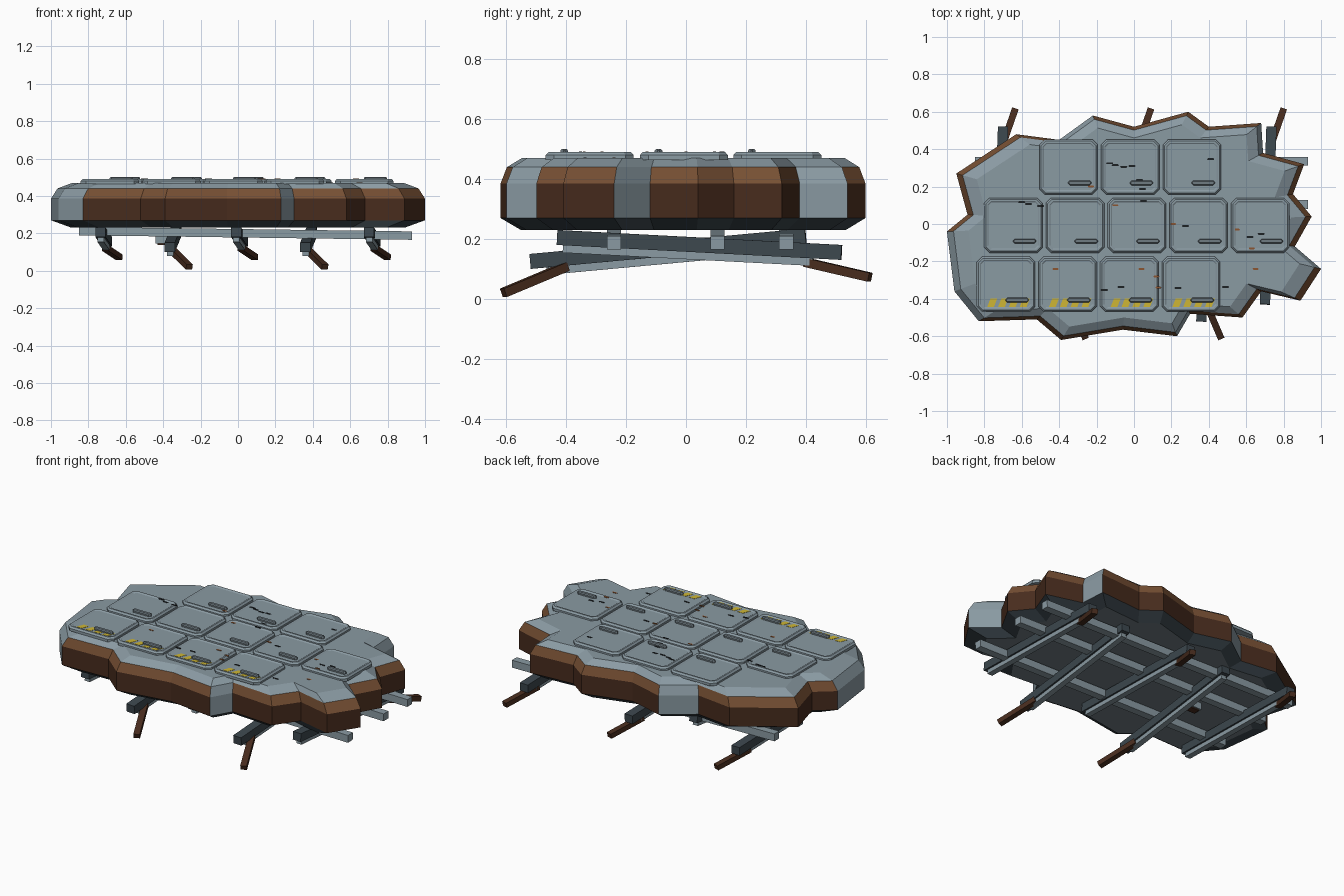
import bpy, bmesh
from mathutils import Vector

old = bpy.data.objects.get("Cube")
if old:
    bpy.data.objects.remove(old, do_unlink=True)


def material(name, rgb):
    m = bpy.data.materials.new(name)
    m.use_nodes = True
    m.diffuse_color = (*rgb, 1)
    m.node_tree.nodes["Principled BSDF"].inputs["Base Color"].default_value = (*rgb, 1)
    return m


GREY = material("grey_steel", (0.255, 0.325, 0.365))
DARK = material("dark_steel", (0.046, 0.064, 0.077))
RUST = material("rust", (0.185, 0.08, 0.034))
DEEP = material("deep_rust", (0.064, 0.025, 0.0125))
YELLOW = material("hazard_yellow", (0.62, 0.47, 0.035))
SOOT = material("soot", (0.012, 0.015, 0.017))
ORANGE = material("orange_rust", (0.26, 0.09, 0.03))
TRIM = material("shadow_steel", (0.16, 0.2, 0.225))


def loft(name, rings, mats, rule=None):
    """Skin equal-length rings and cap both ends; rule(level, segment) picks the slot."""
    bm = bmesh.new()
    loops = [[bm.verts.new(p) for p in ring] for ring in rings]
    n = len(loops[0])
    for lv in range(len(loops) - 1):
        for i in range(n):
            j = (i + 1) % n
            f = bm.faces.new((loops[lv][i], loops[lv][j], loops[lv + 1][j], loops[lv + 1][i]))
            f.material_index = rule(lv, i) if rule else 0
    bottom = bm.faces.new(loops[0])
    bm.faces.new(loops[-1])
    if rule:
        bottom.material_index = len(mats) - 1
    bmesh.ops.recalc_face_normals(bm, faces=bm.faces)
    me = bpy.data.meshes.new(name)
    bm.to_mesh(me)
    bm.free()
    for m in mats:
        me.materials.append(m)
    ob = bpy.data.objects.new(name, me)
    bpy.context.collection.objects.link(ob)
    return ob


def bar(name, a, b, w, h, mat):
    """Square bar between two points."""
    a, b = Vector(a), Vector(b)
    q = (b - a).to_track_quat('Y', 'Z')
    rings = [[p + q @ Vector((sx * w / 2, 0, sz * h / 2))
              for sx, sz in ((-1, -1), (1, -1), (1, 1), (-1, 1))] for p in (a, b)]
    return loft(name, rings, [mat])


def cut_rect(cx, cy, hx, hy, c, z):
    """Rectangle with chamfered corners."""
    pts = [(hx - c, -hy), (hx, c - hy), (hx, hy - c), (hx - c, hy),
           (c - hx, hy), (-hx, hy - c), (-hx, c - hy), (c - hx, -hy)]
    return [(cx + x, cy + y, z) for x, y in pts]


# Ragged deck slab
outline = [(-1, -.04), (-.89, .05), (-.95, .27), (-.63, .48), (-.4, .45), (-.22, .58),
           (0, .52), (.29, .6), (.4, .52), (.68, .54), (.69, .38), (.91, .32),
           (.85, .16), (.95, .04), (.86, -.12), (1, -.24), (.89, -.41), (.68, -.36),
           (.58, -.5), (.3, -.48), (.23, -.6), (-.06, -.565), (-.39, -.62),
           (-.52, -.51), (-.83, -.52), (-.96, -.36)]
bare = {4, 9, 14, 19, 24, 25}


def slab_colour(level, seg):
    if level == 0:
        return 1
    if level == 3 or seg in bare:
        return 0
    return 3 if level == 1 else 2


section = [(.89, .23), (1, .27), (1, .385), (.965, .44), (.885, .47)]
loft("deck_slab", [[(x * s, y * s, z) for x, y in outline] for s, z in section],
     [GREY, DARK, RUST, DEEP, TRIM], slab_colour)

# Deck plates, each with a raised frame and a handle
PITCH, HX, HY = .33, .156, .147
rows = [("back", -.35, 3, .305), ("middle", -.645, 5, -.007), ("front", -.685, 4, -.322)]
plates = []
for row, x0, count, cy in rows:
    for k in range(count):
        cx = x0 + k * PITCH
        plates.append((cx, cy))
        steps = [(0, .464), (0, .48), (.009, .49), (.018, .49), (.024, .486)]
        loft(f"{row}_plate_{k + 1}",
             [cut_rect(cx, cy, HX - d, HY - d, .028 - d / 2, z) for d, z in steps], [GREY])
        loft(f"{row}_handle_{k + 1}",
             [cut_rect(cx + .06, cy - .085, .062 - d, .013 - d, .01 - d, z)
              for d, z in ((0, .484), (0, .495), (.005, .501))], [TRIM])
        # Hazard stripes along the front plates
        if row == "front":
            for s in range(4):
                sx, y0, y1 = cx - .082 + s * .058, cy - .122, cy - .076
                quad = [(sx - .018, y0), (sx + .018, y0), (sx + .036, y1), (sx, y1)]
                loft(f"hazard_stripe_{k + 1}_{s + 1}",
                     [[(x, y, z) for x, y in quad] for z in (.485, .4875)], [YELLOW])


def deck_height(x, y):
    """Height of the plate centre, plate frame or bare deck at a spot."""
    gap = min(max(abs(x - px) - HX, abs(y - py) - HY) for px, py in plates)
    return .486 if gap < -.024 else .49 if gap < 0 else .47


# Small scuffs and rust chips on the deck
scuffs = [(-.13, .325), (-.1, .315), (-.055, .305), (-.01, .31), (.03, .235),
          (.045, .187), (.41, .347), (-.6, .117), (-.565, .107), (-.5, .096),
          (.05, .123), (.68, -.053), (.275, -.01), (-.158, -.353), (-.07, -.337),
          (.49, -.337), (.235, -.342), (.62, -.07)]
chips = [(-.23, .2), (-.1, .1), (.21, 0), (.55, -.03), (.63, -.13), (-.42, -.24),
         (.04, -.24), (.12, -.28), (.13, -.34), (.65, -.24)]
for label, spots, mat, size in (("scuff", scuffs, SOOT, .019), ("chip", chips, ORANGE, .016)):
    for i, (x, y) in enumerate(spots):
        z = deck_height(x, y)
        loft(f"{label}_{i + 1}", [cut_rect(x, y, size, .005, .004, h)
                                  for h in (z - .001, z + .002)], [mat])

# Long stringers under the deck
for i, y in enumerate((-.24, .105, .335)):
    bar(f"stringer_{i + 1}", (-.85, y, .212), (.93, y, .188), .047, .045, GREY)

# Tilted cross beams with a flange and a bent rusty end
for i, x in enumerate((-.72, -.35, .005, .375, .715)):
    xa, xb = x - .015, x + .02
    if i % 2 == 0:
        a, b = Vector((xa, -.43, .205)), Vector((xb, .52, .155))
        lo, hi, tip = .02, .9, ((x + .01, .4, .122), (x + .085, .615, .072))
    else:
        a, b = Vector((xa, -.52, .125)), Vector((xb, .4, .21))
        lo, hi, tip = .06, .98, ((x, -.4, .108), (x + .09, -.61, .02))
    bar(f"cross_beam_{i + 1}", a, b, .055, .05, DARK)
    drop = Vector((0, 0, -.037))
    bar(f"beam_flange_{i + 1}", a.lerp(b, lo) + drop, a.lerp(b, hi) + drop, .035, .026, GREY)
    bar(f"bent_end_{i + 1}", *tip, .036, .03, DEEP)

# Small bracket beside one beam, with a rusty underside plate
bar("bracket", (-.44, .03, .166), (-.36, .03, .166), .06, .042, GREY)
bar("bracket_plate", (-.43, .03, .143), (-.37, .03, .143), .042, .008, DEEP)
